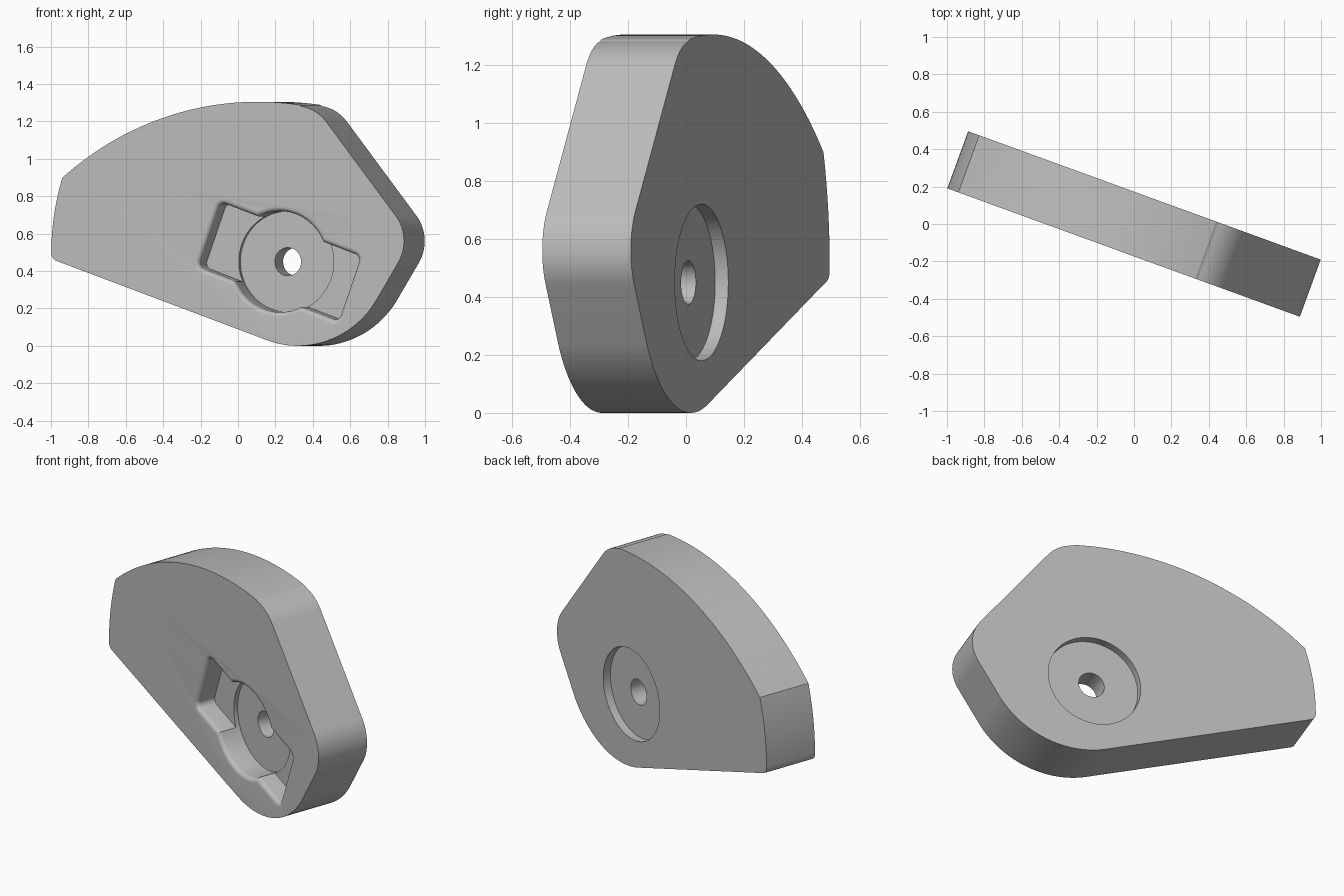
import bpy, bmesh
from math import sin, cos, radians, sqrt, pi
from mathutils import Matrix

if "Cube" in bpy.data.objects:
    bpy.data.objects.remove(bpy.data.objects["Cube"])

HALF = 0.1625                 # half of the plate thickness
HUB = (0.29, 0.45)            # axis of the bore in the plate plane
TURN = Matrix.Rotation(radians(-20), 4, 'Z')

grey = bpy.data.materials.new("plain_grey")
grey.use_nodes = True
colour = (0.5, 0.5, 0.5, 1)
grey.diffuse_color = colour
grey.node_tree.nodes["Principled BSDF"].inputs["Base Color"].default_value = colour


def arc(cx, cz, r, start, end, n):
    angles = [radians(start + (end - start) * i / n) for i in range(n + 1)]
    return [(cx + r * cos(a), cz + r * sin(a)) for a in angles]


def circle(r, n=96):
    return arc(*HUB, r, 0, 360, n)[:-1]


def slot(grow):
    """Tilted rounded rectangle around the hub, enlarged by grow."""
    pts, r = [], 0.035
    for i, (sx, sz) in enumerate(((1, 1), (-1, 1), (-1, -1), (1, -1))):
        pts += arc(sx * (0.425 - r), sz * (0.185 - r), r + grow,
                   90 * i, 90 * i + 90, 8)
    c, s = cos(radians(-20)), sin(radians(-20))
    return [(HUB[0] + x * c - z * s, HUB[1] + x * s + z * c) for x, z in pts]


def loft(name, layers):
    """Solid through outlines given as (depth, points) layers."""
    bm = bmesh.new()
    rings = [[bm.verts.new((x, y, z)) for x, z in pts] for y, pts in layers]
    for a, b in zip(rings, rings[1:]):
        for i in range(len(a)):
            j = (i + 1) % len(a)
            bm.faces.new((a[i], a[j], b[j], b[i]))
    bm.faces.new(rings[0])
    bm.faces.new(rings[-1])
    bmesh.ops.recalc_face_normals(bm, faces=bm.faces)
    bm.transform(TURN)
    mesh = bpy.data.meshes.new(name)
    bm.to_mesh(mesh)
    bm.free()
    mesh.materials.append(grey)
    obj = bpy.data.objects.new(name, mesh)
    bpy.context.collection.objects.link(obj)
    return obj


def pocket(name, outline, depth, fillet=0.025, steps=6):
    """Front recess cutter whose mouth flares into a rounded lip."""
    layers = [(-HALF - 0.02, outline(fillet))]
    for i in range(steps + 1):
        t = fillet * (1 - cos(pi / 2 * i / steps))
        grow = fillet - sqrt(max(0, fillet ** 2 - (fillet - t) ** 2))
        layers.append((t - HALF, outline(grow)))
    layers.append((depth - HALF, outline(0)))
    return loft(name, layers)


# Plate outline: tangent arcs joined by straight edges
outline = (arc(0.40, 0.53, 0.53, -110.3, -34, 32)      # round foot
           + arc(0.783, 0.56, 0.22, -33, 39, 20)       # side corner
           + arc(0.381, 1.055, 0.23, 39, 81, 14)       # top corner
           + arc(0.17, -0.415, 1.72, 82, 130.1, 48)    # crown
           + arc(0.29, 0.5, 1.293, 162, 180, 16)       # far end
           + arc(-0.96, 0.495, 0.043, 182, 249, 8))    # far lower corner
plate = loft("plate", [(-HALF, outline), (HALF, outline)])

# Recesses and bore
cutters = [
    pocket("slot_cutter", slot, 0.12),
    pocket("round_recess_cutter", lambda g: circle(0.27 + g), 0.146),
    loft("back_recess_cutter", [(HALF - 0.048, circle(0.27)), (HALF + 0.05, circle(0.27))]),
    loft("bore_cutter", [(-0.3, circle(0.075, 48)), (0.3, circle(0.075, 48))]),
]
bpy.ops.object.select_all(action='DESELECT')
bpy.context.view_layer.objects.active = plate
plate.select_set(True)
for cutter in cutters:
    cutter.hide_render = True
    mod = plate.modifiers.new(cutter.name, 'BOOLEAN')
    mod.operation = 'DIFFERENCE'
    mod.solver = 'EXACT'
    mod.object = cutter
    bpy.ops.object.modifier_apply(modifier=mod.name)
    bpy.data.objects.remove(cutter)

bpy.ops.object.shade_smooth_by_angle(angle=radians(30))
